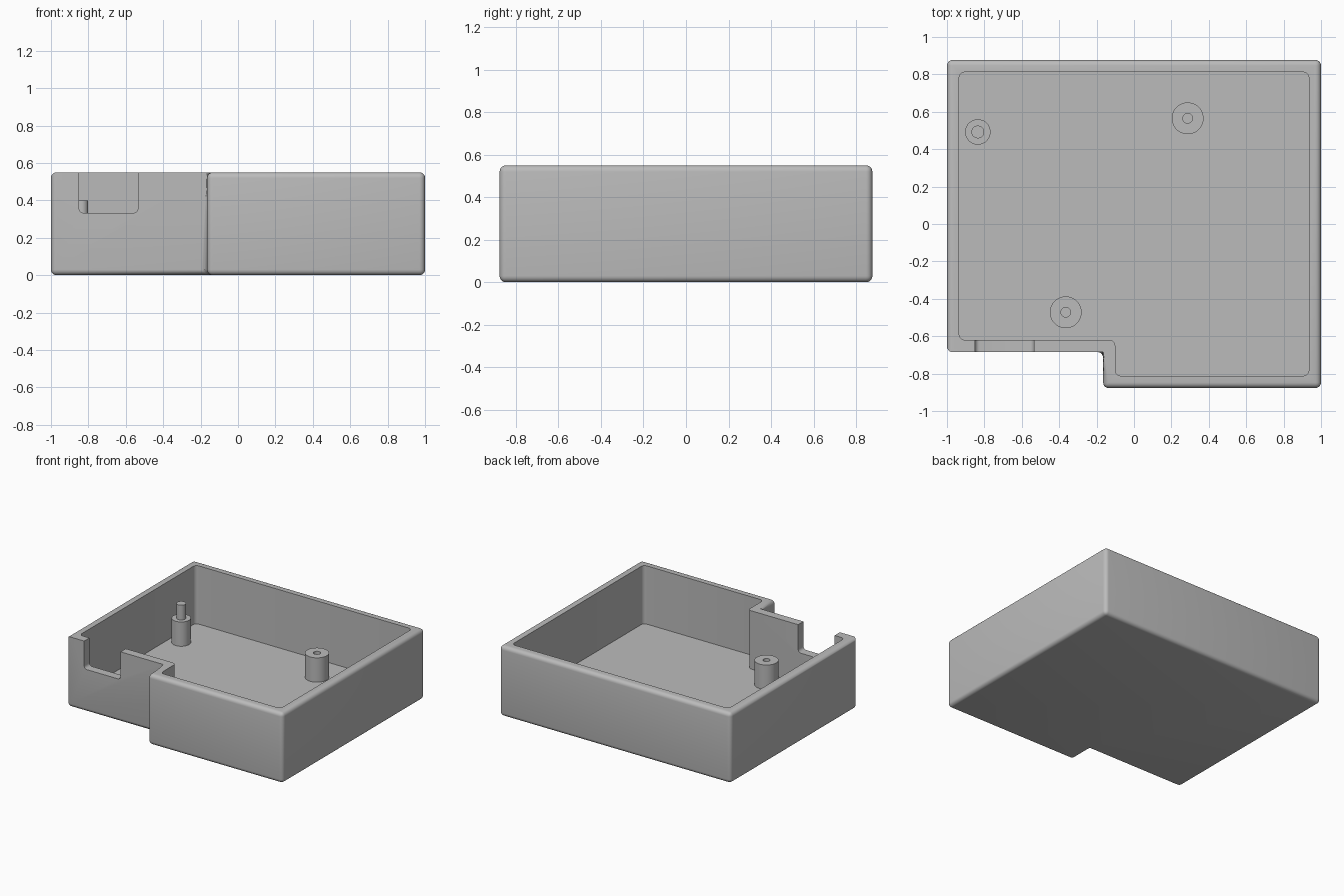
import bpy, bmesh
from mathutils import Vector

# Remove the default cube
cube = bpy.data.objects.get("Cube")
if cube:
    bpy.data.objects.remove(cube, do_unlink=True)

HEIGHT, FLOOR, WALL, ROUND = 0.55, 0.095, 0.065, 0.03
BOSS_TOP = 0.285

plastic = bpy.data.materials.new("grey plastic")
plastic.use_nodes = True
GREY = (0.5, 0.5, 0.5, 1)
plastic.diffuse_color = GREY
plastic.node_tree.nodes["Principled BSDF"].inputs["Base Color"].default_value = GREY


def finish(bm, name, cutter=False):
    bmesh.ops.recalc_face_normals(bm, faces=bm.faces)
    mesh = bpy.data.meshes.new(name)
    bm.to_mesh(mesh)
    bm.free()
    mesh.materials.append(plastic)
    obj = bpy.data.objects.new(name, mesh)
    bpy.context.collection.objects.link(obj)
    if cutter:
        obj.hide_render = True
        obj.display_type = 'WIRE'
    return obj


def prism(outline, direction):
    """Extrude a closed outline along a direction."""
    bm = bmesh.new()
    face = bm.faces.new([bm.verts.new(p) for p in outline])
    moved = bmesh.ops.extrude_face_region(bm, geom=[face])["geom"]
    verts = [v for v in moved if isinstance(v, bmesh.types.BMVert)]
    bmesh.ops.translate(bm, verts=verts, vec=direction)
    bmesh.ops.recalc_face_normals(bm, faces=bm.faces)
    return bm


def round_edges(bm, radius, rule):
    edges = [e for e in bm.edges if rule(e.verts[0].co, e.verts[1].co)]
    bmesh.ops.bevel(bm, geom=edges, offset=radius, segments=5, profile=0.5,
                    affect='EDGES', clamp_overlap=True)


def step_outline(inset, z):
    """L-shaped plan of the case, with a recess at the front right corner."""
    x0, x1, y0, y1 = -1 + inset, 1 - inset, -0.877 + inset, 0.877 - inset
    sx, sy = -0.165 + inset, -0.685 + inset
    return [(x0, sy, z), (sx, sy, z), (sx, y0, z), (x1, y0, z), (x1, y1, z), (x0, y1, z)]


def subtract(target, cutters):
    for cutter in cutters:
        mod = target.modifiers.new("cut", 'BOOLEAN')
        mod.operation = 'DIFFERENCE'
        mod.solver = 'EXACT'
        mod.object = cutter
    # Bake the cuts, then drop the cutters
    deps = bpy.context.evaluated_depsgraph_get()
    baked = bpy.data.meshes.new_from_object(target.evaluated_get(deps))
    target.modifiers.clear()
    target.data = baked
    for cutter in cutters:
        bpy.data.objects.remove(cutter, do_unlink=True)


def smooth(obj):
    bpy.ops.object.select_all(action='DESELECT')
    obj.select_set(True)
    bpy.context.view_layer.objects.active = obj
    bpy.ops.object.shade_smooth_by_angle(angle=0.6)


# Case body, rounded outside except along the recessed wall's top edge
def outer_edge(a, b):
    on_recess_top = min(a.z, b.z) > 0.5 and max(a.y, b.y) < -0.6 and abs(a.y - b.y) < 0.01 \
        and min(a.x, b.x) < -0.9
    return not on_recess_top


body = prism(step_outline(0, 0), Vector((0, 0, HEIGHT)))
round_edges(body, ROUND, outer_edge)
case = finish(body, "case")

# Hollow interior with rounded upright corners
hollow = prism(step_outline(WALL, FLOOR), Vector((0, 0, HEIGHT)))
round_edges(hollow, ROUND, lambda a, b: abs(a.z - b.z) > 0.1)

# Cable opening in the recessed wall, with rounded lower corners
L, R, LOW, HIGH = -0.85, -0.535, 0.333, 0.7
opening = prism([(x, -0.8, z) for x, z in ((L, LOW), (R, LOW), (R, HIGH), (L, HIGH))],
                Vector((0, 0.22, 0)))
round_edges(opening, 0.025, lambda a, b: abs(a.y - b.y) > 0.1 and a.z < 0.4)
subtract(case, [finish(hollow, "hollow_cutter", True), finish(opening, "opening_cutter", True)])
smooth(case)


def turned(name, x, y, profile, sides=40):
    """Revolve a radius/height profile about an upright axis."""
    bm = bmesh.new()
    verts = [bm.verts.new((r, 0, z)) for r, z in profile]
    edges = [bm.edges.new(pair) for pair in zip(verts, verts[1:])]
    bmesh.ops.spin(bm, geom=verts + edges, cent=(0, 0, 0), axis=(0, 0, 1),
                   angle=6.283185307, steps=sides)
    bmesh.ops.remove_doubles(bm, verts=bm.verts, dist=0.0005)
    obj = finish(bm, name)
    obj.location = (x, y, 0)
    smooth(obj)


# Screw bosses with a central hole
base = FLOOR - 0.01
for name, x, y in (("rear_screw_boss", 0.287, 0.565), ("front_screw_boss", -0.365, -0.472)):
    turned(name, x, y, [(0.085, base), (0.085, BOSS_TOP), (0.026, BOSS_TOP),
                        (0.026, FLOOR + 0.002), (0, FLOOR + 0.002)])

# Locating post with a thinner pin on top
turned("locating_post", -0.835, 0.492, [(0.068, base), (0.068, BOSS_TOP), (0.034, BOSS_TOP),
                                        (0.034, 0.4), (0, 0.4)])
